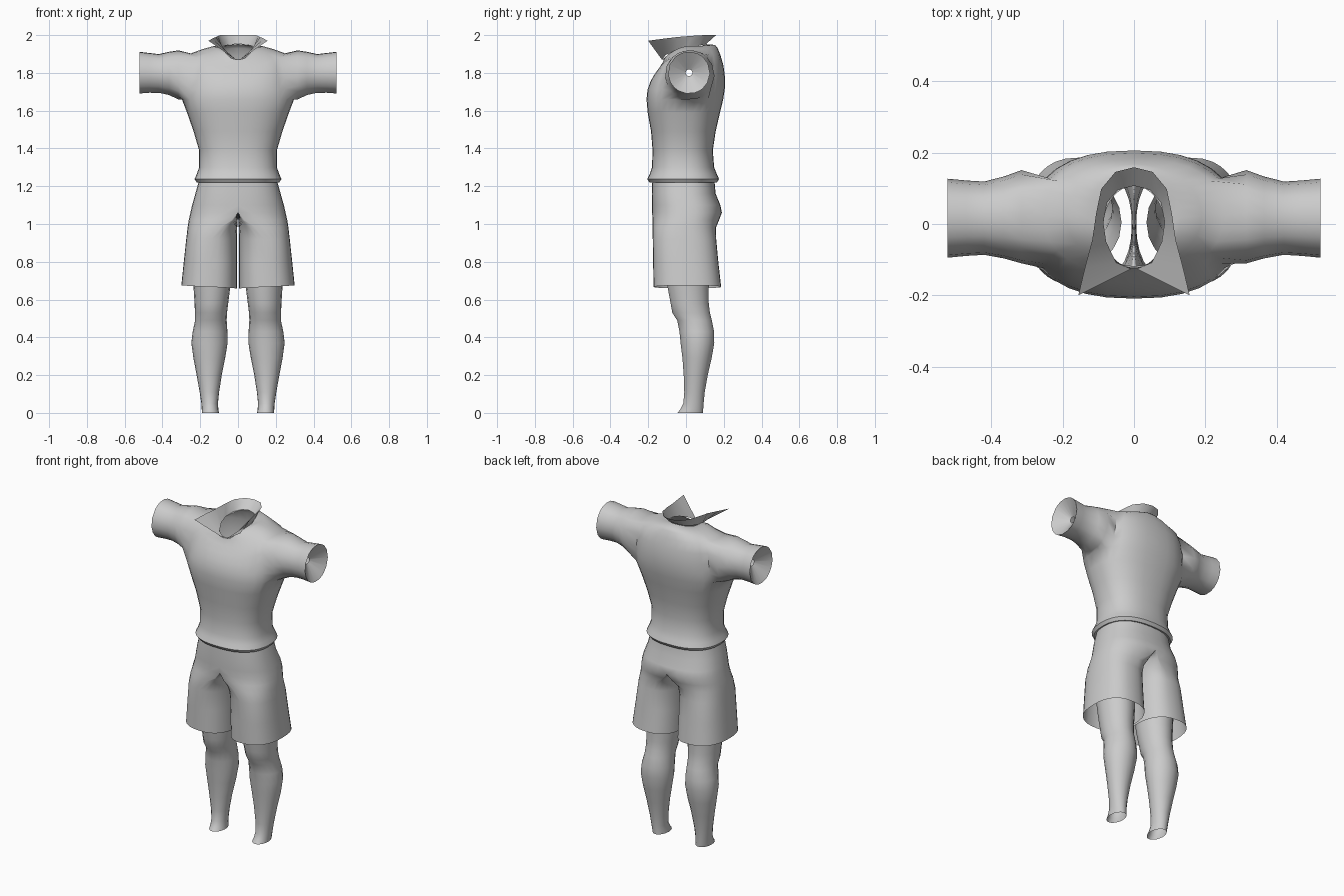
import bpy, bmesh
from math import sin, cos, pi, atan2


def spow(v, e):
    return (abs(v) ** e) * (1 if v >= 0 else -1)


def finish(name, bm, mirror=False, angle=50):
    bmesh.ops.recalc_face_normals(bm, faces=bm.faces)
    me = bpy.data.meshes.new(name)
    bm.to_mesh(me)
    bm.free()
    ob = bpy.data.objects.new(name, me)
    bpy.context.collection.objects.link(ob)
    bpy.ops.object.select_all(action='DESELECT')
    ob.select_set(True)
    bpy.context.view_layer.objects.active = ob
    bpy.ops.object.shade_smooth_by_angle(angle=angle * pi / 180)
    if mirror:
        m = ob.modifiers.new("mirror", 'MIRROR')
        m.use_clip = True
        m.merge_threshold = 0.0005
    return ob


def bridge(bm, a, b, skip=None, closed=True):
    n = len(a)
    for j in range(n if closed else n - 1):
        if skip and skip(j):
            continue
        k = (j + 1) % n
        bm.faces.new((a[j], a[k], b[k], b[j]))


# ---- Shirt: lofted torso, armholes left open and extended into sleeves
N, K = 32, 3
# half width, front y, back y, side z, front z, back z
torso = [
    (.195, -.170, .140, 1.225, 1.225, 1.225),
    (.218, -.193, .163, 1.220, 1.220, 1.220),
    (.230, -.205, .175, 1.238, 1.238, 1.238),
    (.218, -.192, .163, 1.265, 1.265, 1.265),
    (.206, -.180, .149, 1.300, 1.300, 1.300),
    (.206, -.177, .142, 1.390, 1.390, 1.390),
    (.235, -.185, .157, 1.490, 1.490, 1.490),
    (.270, -.203, .180, 1.590, 1.590, 1.590),
    (.297, -.209, .197, 1.660, 1.660, 1.660),
    (.292, -.204, .206, 1.720, 1.710, 1.720),
    (.285, -.188, .206, 1.780, 1.755, 1.780),
    (.275, -.165, .198, 1.840, 1.795, 1.840),
    (.250, -.138, .183, 1.903, 1.832, 1.892),
    (.190, -.122, .168, 1.925, 1.858, 1.930),
    (.130, -.118, .154, 1.942, 1.872, 1.948),
    (.086, -.124, .107, 1.930, 1.870, 1.952),
]
A, B = 8, 12          # armhole between these rings
bm = bmesh.new()
rings = []
for hw, yf, yb, zs, zf, zb in torso:
    e = 2 / 2.4 if zs < 1.91 else 1
    ring = []
    for j in range(N):
        t = 2 * pi * j / N
        s = sin(t)
        z = zs + ((zb if s > 0 else zf) - zs) * s * s
        ring.append(bm.verts.new((hw * spow(cos(t), e),
                                  (yf + yb) / 2 + (yb - yf) / 2 * spow(s, e), z)))
    rings.append(ring)


def in_armhole(j):
    return any((j - c + K) % N < 2 * K for c in (0, N // 2))


for i in range(len(rings) - 1):
    bridge(bm, rings[i], rings[i + 1], in_armhole if A <= i < B else None)

# sleeves: x, radius, centre y, centre z; the last one is the recess in the opening
sleeve = [(.315, .131, .020, 1.789), (.365, .115, .018, 1.797), (.42, .103, .016, 1.797),
          (.47, .106, .016, 1.800), (.522, .111, .016, 1.801), (.46, .018, .016, 1.801)]
for c, side in ((0, 1), (N // 2, -1)):
    loop = [rings[A][(c + d) % N] for d in range(-K, K)]
    loop += [rings[i][(c + K) % N] for i in range(A, B)]
    loop += [rings[B][(c + d) % N] for d in range(K, -K, -1)]
    loop += [rings[i][(c - K) % N] for i in range(B, A, -1)]
    angs = [atan2(v.co.z - 1.785, v.co.y - .01) for v in loop]
    prev = loop
    for x, r, cy, cz in sleeve:
        cur = [bm.verts.new((side * x, cy + r * cos(a), cz + r * sin(a))) for a in angs]
        bridge(bm, prev, cur)
        prev = cur
finish("shirt", bm)

# ---- Collar: flared strip from the neck opening up to two points
low = [(.008, -.126, 1.868), (.050, -.108, 1.895), (.078, -.050, 1.918), (.086, .005, 1.932),
       (.076, .060, 1.942), (.045, .096, 1.950), (0, .107, 1.953)]
high = [(.156, -.200, 1.970), (.137, -.120, 1.981), (.117, -.045, 1.990), (.106, .030, 1.996),
        (.092, .098, 2.0), (.052, .146, 2.0), (0, .159, 2.0)]
bm = bmesh.new()
bridge(bm, [bm.verts.new(p) for p in low], [bm.verts.new(p) for p in high], closed=False)
finish("collar", bm, mirror=True)

# ---- Shorts: half pelvis (D section) blending into one leg tube, mirrored
# z, outer x, front y, back y, pelvis amount
shorts = [(1.235, .205, -.178, .150, 1), (1.16, .226, -.181, .157, 1), (1.10, .243, -.180, .182, 1),
          (1.06, .252, -.179, .190, 1), (1.02, .261, -.178, .175, .75), (.98, .267, -.177, .158, .3),
          (.92, .274, -.176, .160, 0), (.80, .287, -.174, .171, 0), (.667, .300, -.172, .186, 0)]
bm = bmesh.new()
prev = None
for z, ox, yf, yb, w in shorts:
    cy, ry = (yf + yb) / 2, (yb - yf) / 2
    ix = .006
    cur = []
    for j in range(N):
        t = 2 * pi * j / N
        c, s = spow(cos(t), .82), spow(sin(t), .82)
        xd = ox * max(c, 0) if abs(cos(t)) > 1e-5 else 0
        xl = (ox + ix) / 2 + (ox - ix) / 2 * c
        dz = .008 * cos(t) if z < .7 else 0
        cur.append(bm.verts.new((w * xd + (1 - w) * xl, cy + ry * s, z + dz)))
    if prev:
        bridge(bm, prev, cur,
               lambda j: all(v.co.x < 1e-4 for r in (prev, cur) for v in (r[j], r[(j + 1) % N])))
    prev = cur
finish("shorts", bm, mirror=True, angle=70)

# ---- Lower legs: open tubes with knee, calf and ankle
# z, inner x, outer x, front y, back y
legs = [(.80, .035, .245, -.115, .125), (.66, .042, .235, -.098, .122), (.58, .052, .230, -.083, .122),
        (.53, .058, .228, -.074, .128), (.49, .060, .227, -.048, .138), (.43, .056, .240, -.036, .150),
        (.37, .055, .247, -.030, .151), (.29, .068, .236, -.020, .137), (.20, .086, .219, -.013, .116),
        (.11, .100, .203, -.010, .100), (.05, .106, .194, -.015, .094), (.02, .104, .192, -.030, .092),
        (0, .101, .191, -.046, .091)]
bm = bmesh.new()
prev = None
for z, x0, x1, yf, yb in legs:
    cur = []
    for j in range(18):
        t = 2 * pi * j / 18
        cur.append(bm.verts.new(((x0 + x1) / 2 + (x1 - x0) / 2 * cos(t),
                                 (yf + yb) / 2 + (yb - yf) / 2 * sin(t), z)))
    if prev:
        bridge(bm, prev, cur)
    prev = cur
finish("lower_legs", bm, mirror=True)
